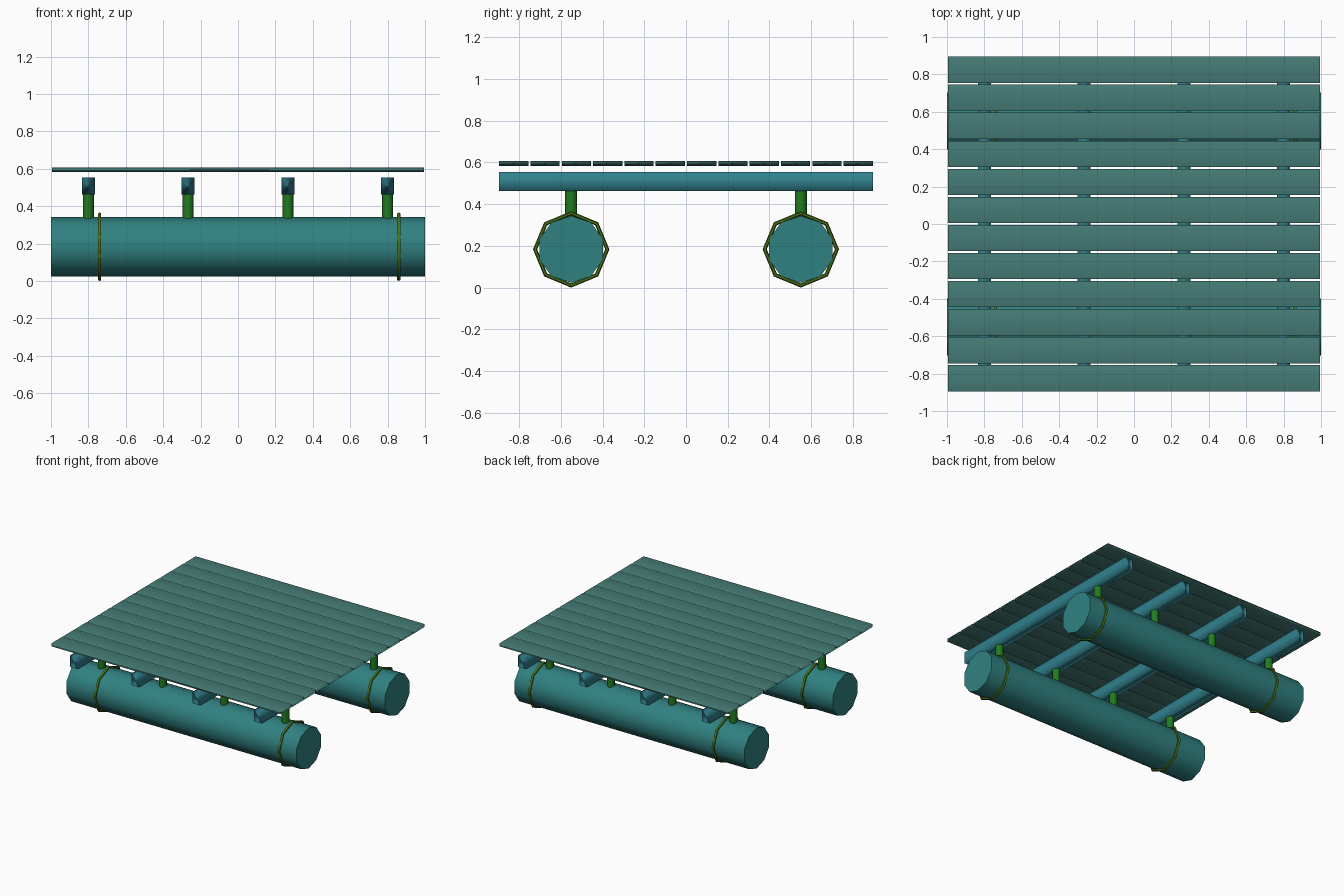
import bpy
from math import pi

if "Cube" in bpy.data.objects:
    bpy.data.objects.remove(bpy.data.objects["Cube"])


def material(name, rgb):
    mat = bpy.data.materials.new(name)
    mat.diffuse_color = (*rgb, 1)
    mat.use_nodes = True
    mat.node_tree.nodes["Principled BSDF"].inputs["Base Color"].default_value = mat.diffuse_color
    return mat


TEAL = material("float_teal", (0.03, 0.22, 0.22))
DECK = material("deck_green", (0.06, 0.2, 0.18))
BEAM = material("beam_blue", (0.03, 0.22, 0.27))
POST = material("post_green", (0.015, 0.2, 0.015))
STRAP = material("strap_olive", (0.07, 0.17, 0.01))


def finish(name, mat):
    ob = bpy.context.object
    ob.name = name
    ob.data.materials.append(mat)
    return ob


def bar(name, loc, size, mat):
    # softly shaded timber, normals favouring the broad faces
    bpy.ops.mesh.primitive_cube_add(size=1, location=loc)
    ob = finish(name, mat)
    ob.scale = size
    bpy.ops.object.transform_apply(location=False, rotation=False, scale=True)
    bpy.ops.object.shade_smooth()
    ob.modifiers.new("weighted", 'WEIGHTED_NORMAL').mode = 'FACE_AREA'


def rod(name, loc, radius, depth, sides, mat, rot=(0, 0, 0)):
    bpy.ops.mesh.primitive_cylinder_add(vertices=sides, radius=radius, depth=depth,
                                        location=loc, rotation=rot)
    finish(name, mat)
    bpy.ops.object.shade_smooth_by_angle(angle=pi / 3)


BEAM_X = (-0.8, -0.267, 0.267, 0.8)
FLOAT_Z = 0.19

# deck planks
for i in range(12):
    bar(f"deck_plank_{i + 1}", (0, -0.825 + 0.15 * i, 0.601), (1.99, 0.14, 0.025), DECK)

# cross beams
for i, x in enumerate(BEAM_X):
    bar(f"cross_beam_{i + 1}", (x, 0, 0.515), (0.07, 1.79, 0.09), BEAM)

for side, y in (("front", -0.55), ("back", 0.55)):
    # float: ten-sided drum with a corner at the top
    rod(f"{side}_float", (0, y, FLOAT_Z), 0.16, 2.0, 10, TEAL, (pi / 2, 0, pi / 2))
    # posts between float and beams
    for i, x in enumerate(BEAM_X):
        rod(f"{side}_post_{i + 1}", (x, y, 0.40), 0.029, 0.14, 8, POST)
    # octagonal straps
    for i, x in enumerate((-0.74, 0.86)):
        bpy.ops.mesh.primitive_torus_add(major_segments=8, minor_segments=6,
                                         major_radius=0.173, minor_radius=0.01,
                                         location=(x, y, FLOAT_Z), rotation=(0, pi / 2, 0))
        finish(f"{side}_strap_{i + 1}", STRAP)
        bpy.ops.object.shade_smooth_by_angle(angle=pi / 3)

# rest the lowest strap on the ground
bpy.context.view_layer.update()
low = min((o.matrix_world @ v.co).z for o in bpy.data.objects if o.type == 'MESH'
          for v in o.data.vertices)
for ob in bpy.data.objects:
    ob.location.z -= low
